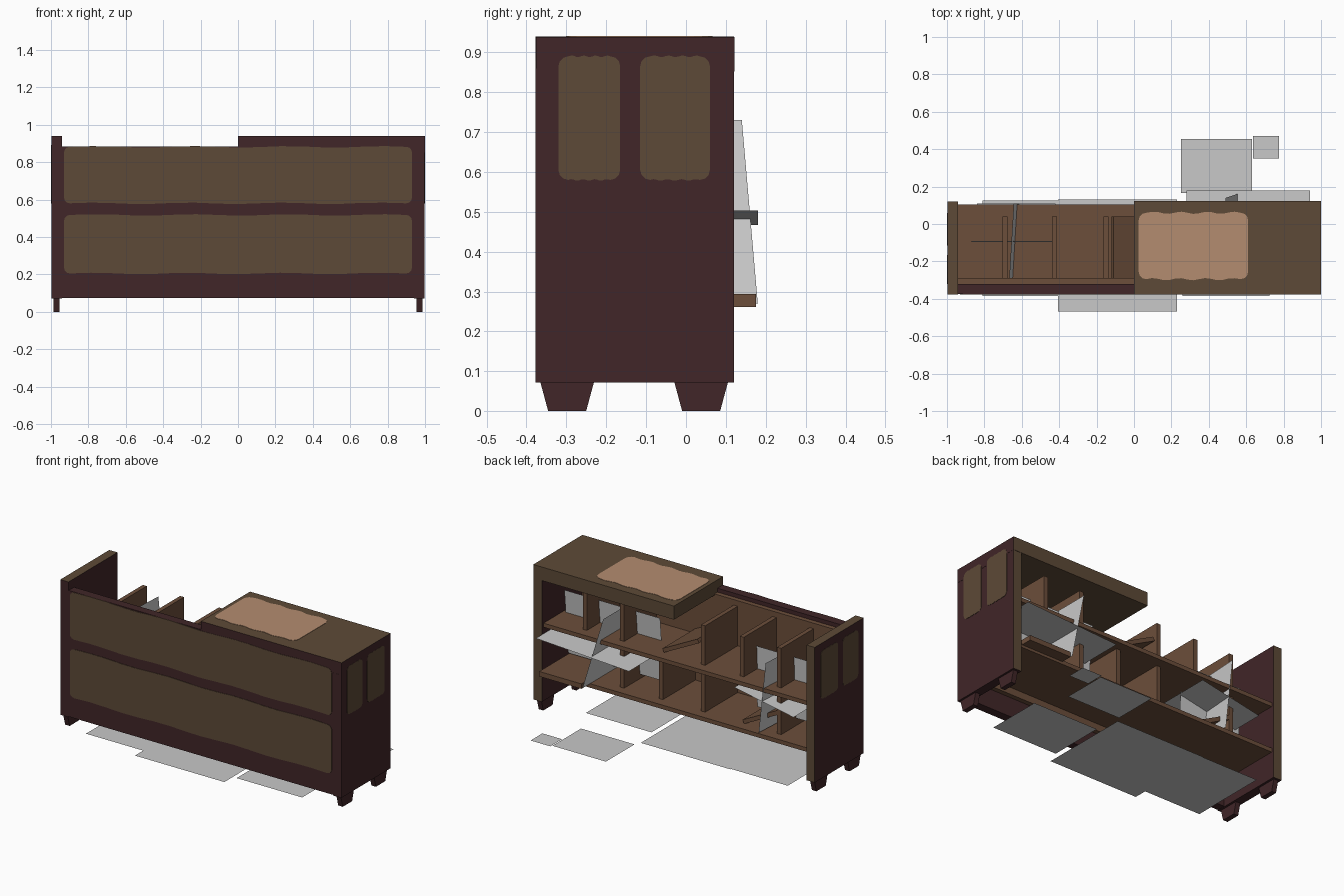
import bpy, bmesh, math
from mathutils import Vector

if "Cube" in bpy.data.objects:
    bpy.data.objects.remove(bpy.data.objects["Cube"])


def material(name, rgb):
    m = bpy.data.materials.new(name)
    m.diffuse_color = (*rgb, 1)
    m.use_nodes = True
    m.node_tree.nodes["Principled BSDF"].inputs["Base Color"].default_value = m.diffuse_color
    return m


MAROON = material("dark_maroon", (0.052, 0.019, 0.021))
OLIVE = material("worn_brown", (0.110, 0.068, 0.038))
WOOD = material("bare_wood", (0.150, 0.077, 0.043))
TAN = material("light_tan", (0.455, 0.265, 0.160))
PAPER = material("grey_paper", (0.58, 0.58, 0.58))


def finish(name, bm, mats):
    me = bpy.data.meshes.new(name)
    bm.to_mesh(me)
    bm.free()
    for m in mats:
        me.materials.append(m)
    ob = bpy.data.objects.new(name, me)
    bpy.context.collection.objects.link(ob)
    return ob


def box(name, lo, hi, mat, second=None, rule=None):
    """Box from corner to corner; faces whose normal meets the rule take the second colour."""
    bm = bmesh.new()
    bmesh.ops.create_cube(bm, size=1)
    for v in bm.verts:
        v.co = Vector([lo[i] + (v.co[i] + 0.5) * (hi[i] - lo[i]) for i in range(3)])
    bm.normal_update()
    if rule:
        for f in bm.faces:
            f.material_index = int(rule(f.normal))
    return finish(name, bm, [mat] + ([second] if second else []))


def card(name, c, u, v, mat=PAPER):
    """Thin single sheet given by its centre and two half-edges."""
    bm = bmesh.new()
    c, u, v = Vector(c), Vector(u), Vector(v)
    bm.faces.new([bm.verts.new(p) for p in (c - u - v, c + u - v, c + u + v, c - u + v)])
    return finish(name, bm, [mat])


def patch(name, a, b, place, mat, r=0.03, wave=0.004):
    """Worn patch: thin plate with rounded corners and uneven long edges."""
    pts = []
    for cx, cy, start in ((b[0] - r, b[1] - r, 0), (a[0] + r, b[1] - r, 90),
                          (a[0] + r, a[1] + r, 180), (b[0] - r, a[1] + r, 270)):
        for k in range(4):
            t = math.radians(start + 30 * k)
            pts.append((cx + r * math.cos(t), cy + r * math.sin(t)))
        if start in (0, 180):          # wavy run to the next corner
            x0, x1 = (b[0] - r, a[0] + r) if start == 0 else (a[0] + r, b[0] - r)
            y = b[1] if start == 0 else a[1]
            for k in range(1, 16):
                x = x0 + (x1 - x0) * k / 16
                pts.append((x, y + wave * math.sin(k * 1.4)))
    bm = bmesh.new()
    low = [bm.verts.new(place(p, q, 0)) for p, q in pts]
    top = [bm.verts.new(place(p, q, 0.003)) for p, q in pts]
    bm.faces.new(low)
    bm.faces.new(top)
    for i in range(len(pts)):
        j = (i + 1) % len(pts)
        bm.faces.new((low[i], low[j], top[j], top[i]))
    bmesh.ops.recalc_face_normals(bm, faces=bm.faces)
    return finish(name, bm, [mat])


# End panels, their worn patches and tapered feet
for s, side in ((-1, "left"), (1, "right")):
    xs = sorted((s * 0.94, s * 0.998))
    box(side + "_end_panel", (xs[0], -0.377, 0.072), (xs[1], 0.12, 0.94 if s < 0 else 0.86),
        MAROON, OLIVE, lambda n: n.z > 0.5 or n.y > 0.5)
    for y0, y1, nm in ((-0.32, -0.165, "front"), (-0.115, 0.06, "back")):
        patch(f"{side}_end_{nm}_patch", (y0, 0.58), (y1, 0.89),
              lambda p, q, d, s=s: (s * (0.997 + d), p, q), OLIVE, 0.025, 0.002)
    for yc in (-0.298, 0.038):
        bm = bmesh.new()
        bmesh.ops.create_cube(bm, size=1)
        for v in bm.verts:
            high = v.co.z > 0
            v.co = (s * 0.97 + v.co.x * 0.032, yc + v.co.y * (0.135 if high else 0.095),
                    0.074 if high else 0)
        finish(f"{side}_foot", bm, [MAROON])

# Front panel with inner backing board
box("front_panel", (-0.94, -0.375, 0.075), (0.94, -0.32, 0.885), MAROON)
box("backing_board", (-0.94, -0.32, 0.2), (0.94, -0.29, 0.86), WOOD)
for z0, z1, nm in ((0.58, 0.882, "upper"), (0.205, 0.518, "lower")):
    patch(nm + "_front_patch", (-0.93, z0), (0.93, z1),
          lambda p, q, d: (p, -0.375 - d, q), OLIVE)

# Half counter top with a pale worn area
box("counter_top", (0, -0.376, 0.852), (0.999, 0.122, 0.939), OLIVE, MAROON,
    lambda n: n.y < -0.5 or n.x > 0.5)
patch("counter_worn_area", (0.025, -0.295), (0.61, 0.06),
      lambda p, q, d: (p, q, 0.938 + d), TAN, 0.04, 0.006)

# Shelves and upright dividers
for z, nm in ((0.545, "upper"), (0.245, "lower")):
    box(nm + "_shelf", (-0.94, -0.29, z), (0.94, 0.103, z + 0.026), WOOD)
for xs, z0, z1, nm in (((-0.69, -0.425, -0.15, 0.425, 0.69), 0.571, 0.825, "upper"),
                       ((-0.69, -0.15, 0.15, 0.425), 0.271, 0.545, "lower")):
    for x in xs:
        box(nm + "_divider", (x - 0.014, -0.29, z0), (x + 0.014, 0.04, z1), WOOD)

# Fallen dividers: two leaning, one slid out flat
for x, z, nm in ((0.01, 0.65, "upper"), (-0.56, 0.345, "lower")):
    ob = box(nm + "_fallen_divider", (-0.14, -0.165, -0.013), (0.14, 0.165, 0.013), WOOD)
    ob.location = (x, -0.125, z)
    ob.rotation_euler.y = math.radians(27)
box("slid_out_divider", (0.62, -0.16, 0.262), (0.92, 0.175, 0.294), WOOD)

# Loose sheets crossing inside the shelves
card("right_upright_sheet", (0.55, -0.06, 0.5), (0, 0.22, 0), (-0.06, -0.02, 0.23))
card("right_flat_sheet", (0.61, -0.05, 0.485), (0.33, 0, 0.018), (0, 0.23, 0))
card("right_back_sheet", (0.58, -0.1, 0.51), (0.34, 0, 0), (0, 0.02, 0.21))
card("left_upright_sheet", (-0.63, -0.09, 0.51), (0.012, 0.2, 0), (-0.025, 0, 0.23))
card("left_flat_sheet", (-0.63, -0.08, 0.485), (0.21, 0, 0.04), (0, 0.19, 0))
card("left_back_sheet", (-0.65, -0.1, 0.52), (0.22, 0, 0), (0, 0.01, 0.2))

# Sheets scattered on the floor
for i, (x0, y0, x1, y1) in enumerate(((0.25, 0.165, 0.63, 0.455), (0.635, 0.35, 0.775, 0.47),
                                      (-0.405, -0.467, 0.23, 0.13), (-0.81, -0.385, -0.34, 0.125),
                                      (0.26, -0.385, 0.725, -0.02))):
    card("floor_sheet", ((x0 + x1) / 2, (y0 + y1) / 2, 0.001 + 0.001 * i),
         ((x1 - x0) / 2, 0, 0), (0, (y1 - y0) / 2, 0))
